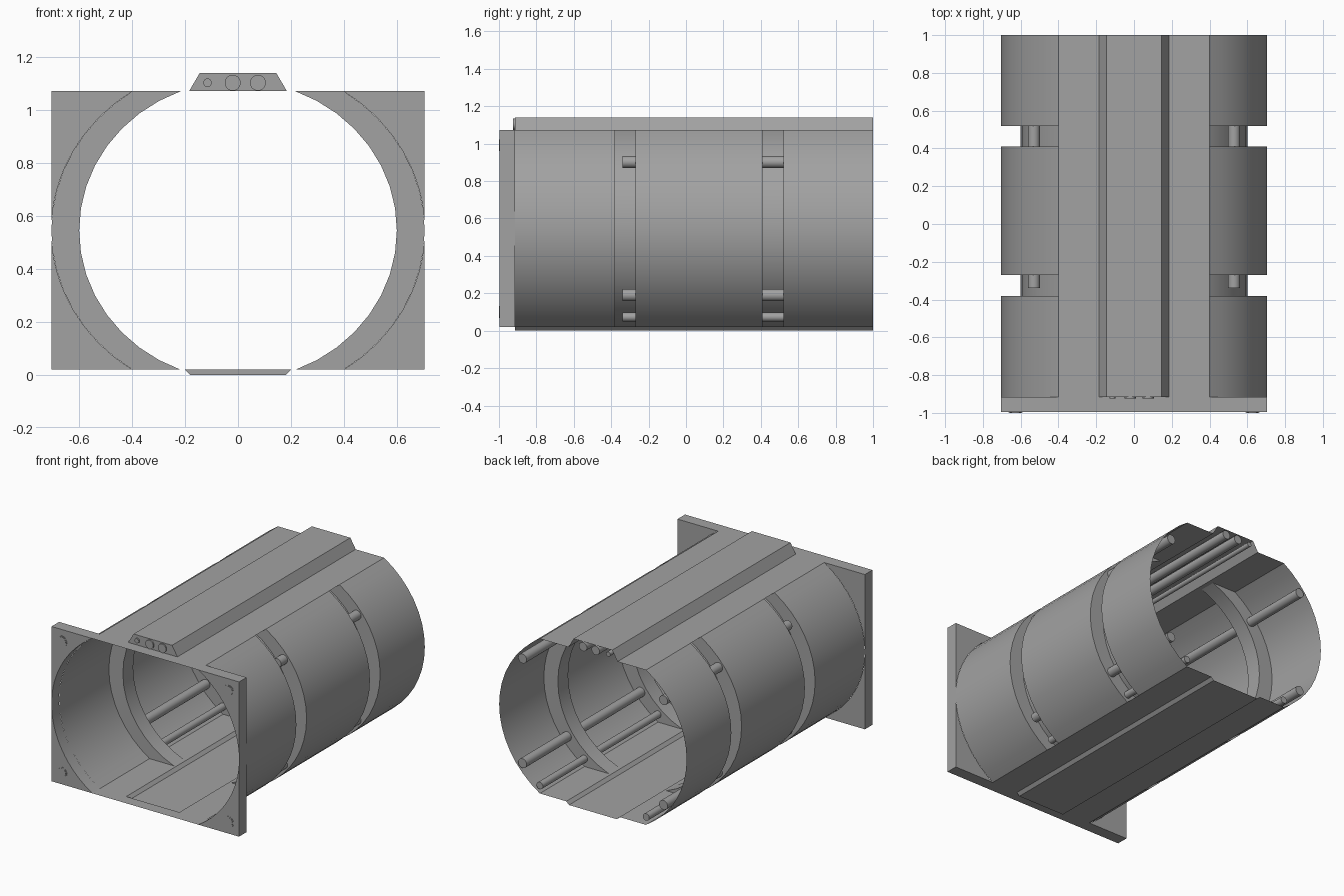
import bpy, bmesh, math
from mathutils import Matrix

if "Cube" in bpy.data.objects:
    bpy.data.objects.remove(bpy.data.objects["Cube"])

CZ, HALF = 0.546, 0.526          # centre height, half height of the flats
OUT, INN = (0.705, 0.638), (0.6, 0.564)   # outer and groove ellipses
N = 16
Y0, YP, Y1 = -0.996, -0.915, 1.0  # plate front, plate back, barrel end
GROOVES = [(-0.38, -0.27), (0.41, 0.52)]

mat = bpy.data.materials.new("mid_grey")
mat.diffuse_color = (0.36, 0.36, 0.36, 1)
mat.use_nodes = True
mat.node_tree.nodes["Principled BSDF"].inputs["Base Color"].default_value = mat.diffuse_color


def finish(bm, name):
    bmesh.ops.remove_doubles(bm, verts=bm.verts, dist=1e-5)
    bmesh.ops.recalc_face_normals(bm, faces=bm.faces)
    me = bpy.data.meshes.new(name)
    bm.to_mesh(me)
    bm.free()
    me.materials.append(mat)
    me.shade_smooth()
    me.set_sharp_from_angle(angle=math.radians(30))
    ob = bpy.data.objects.new(name, me)
    bpy.context.collection.objects.link(ob)
    return ob


def arc(e, side, full=True, n=N):
    """Side arc of an ellipse, clipped by the top and bottom flats."""
    t = math.asin(HALF / e[1])
    lo = -t if full else 0
    return [(side * e[0] * math.cos(lo + (t - lo) * i / n),
             CZ + e[1] * math.sin(lo + (t - lo) * i / n)) for i in range(n + 1)]


def strip(bm, pa, ya, pb, yb):
    a = [bm.verts.new((x, ya, z)) for x, z in pa]
    b = [bm.verts.new((x, yb, z)) for x, z in pb]
    for i in range(len(a) - 1):
        bm.faces.new((a[i], a[i + 1], b[i + 1], b[i]))


def rod(name, x, z, r, ya, yb, r2=None):
    bm = bmesh.new()
    m = Matrix.Translation((x, (ya + yb) / 2, z)) @ Matrix.Rotation(math.pi / 2, 4, 'X')
    bmesh.ops.create_cone(bm, cap_ends=True, segments=20, radius1=r,
                          radius2=r if r2 is None else r2, depth=yb - ya, matrix=m)
    finish(bm, name)


# curved side skins with stepped-in grooves
for s, tag in ((-1, "left"), (1, "right")):
    bm = bmesh.new()
    outer, inner = arc(OUT, s), arc(INN, s)
    y = YP
    for g0, g1 in GROOVES:
        strip(bm, outer, y, outer, g0)
        strip(bm, outer, g0, inner, g0)
        strip(bm, inner, g0, inner, g1)
        strip(bm, inner, g1, outer, g1)
        y = g1
    strip(bm, outer, y, outer, Y1)
    finish(bm, "barrel_side_" + tag)

# flat top with raised ridge, flat bottom with shallow trough
FX = arc(OUT, 1)[-1][0]
for name, z, zr, wb, wt in (("top_ridge", CZ + HALF, 1.14, 0.185, 0.145),
                            ("bottom_trough", CZ - HALF, 0.0, 0.2, 0.18)):
    bm = bmesh.new()
    ridge = [(-wb, z), (-wt, zr), (wt, zr), (wb, z)]
    prof = [(-FX, z)] + ridge + [(FX, z)]
    strip(bm, prof, YP, prof, Y1)
    flat = [(-FX, z), (-wb, z), (wb, z), (FX, z)]
    strip(bm, flat, Y0, flat, YP)
    bm.faces.new([bm.verts.new((x, YP, h)) for x, h in ridge])
    finish(bm, name)

# corner blocks of the front plate, with round studs
for sx in (-1, 1):
    for sz in (-1, 1):
        bm = bmesh.new()
        pts = arc(OUT, sx, False) + [(sx * OUT[0], CZ + HALF)]
        vs = [bm.verts.new((x, Y0, CZ + sz * (z - CZ))) for x, z in pts]
        f = bm.faces.new(vs)
        ext = bmesh.ops.extrude_face_region(bm, geom=[f], use_keep_orig=True)
        for v in ext["geom"]:
            if isinstance(v, bmesh.types.BMVert):
                v.co.y = YP
        finish(bm, "plate_corner")
        rod("plate_stud", sx * 0.627, CZ + sz * 0.446, 0.031, -1.0, YP, 0.031)
        rod("stud_collar", sx * 0.627, CZ + sz * 0.446, 0.038, -0.998, -0.95)

# long rods through the grooves
for s in (-1, 1):
    for x, z, r in ((0.53, 0.902, 0.032), (0.53, 0.19, 0.032), (0.4, 0.073, 0.024)):
        rod("side_rod", s * x, z, r, -0.34, Y1)

# tubes under the ridge
for x, r in ((-0.115, 0.016), (-0.02, 0.03), (0.075, 0.03)):
    rod("ridge_tube", x, 1.104, r, -0.924, Y1)
